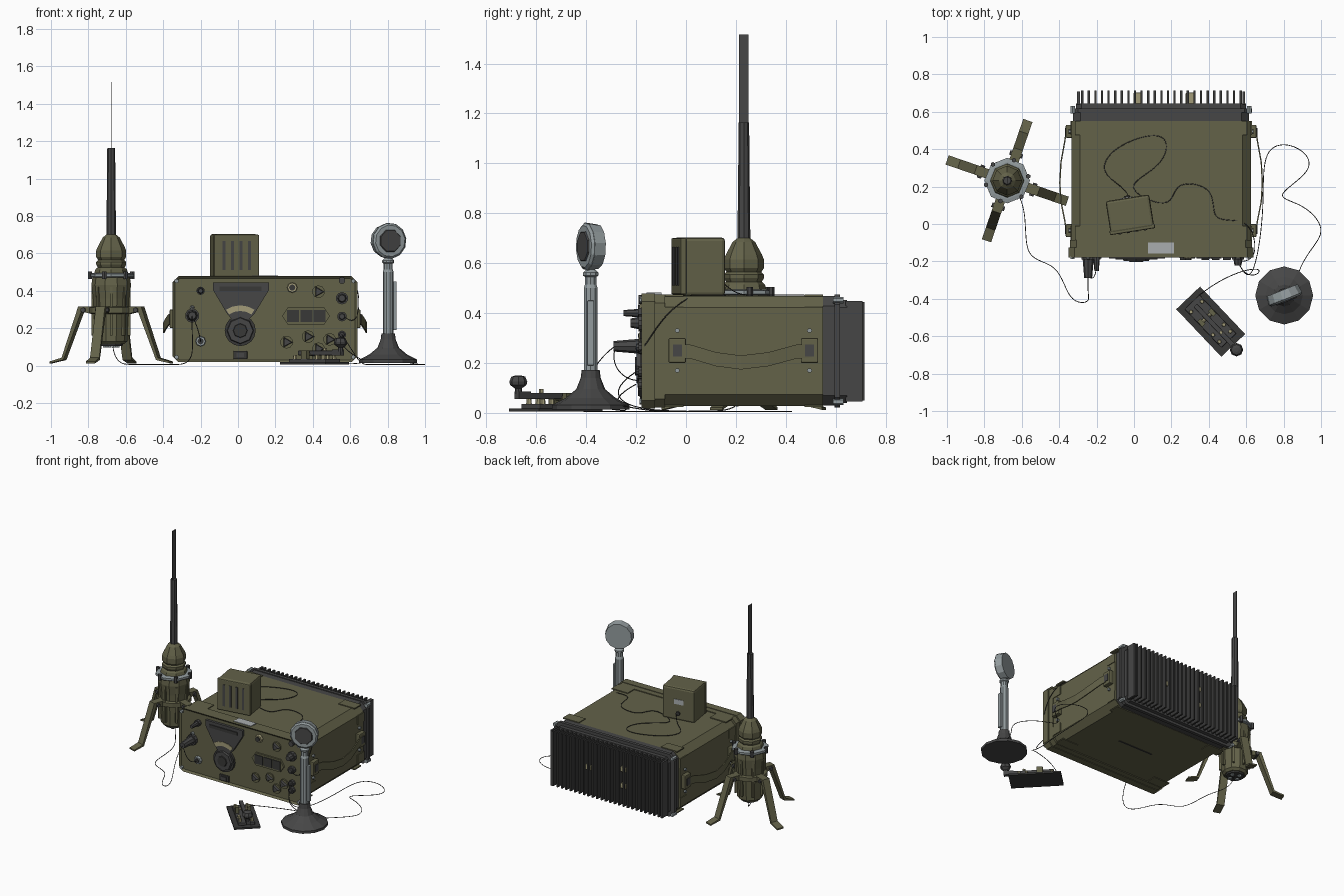
import bpy, bmesh, math
from mathutils import Vector, Matrix

if "Cube" in bpy.data.objects:
    bpy.data.objects.remove(bpy.data.objects["Cube"])

def mat(name, *c):
    m = bpy.data.materials.new(name)
    m.diffuse_color = (*c, 1)
    m.use_nodes = True
    m.node_tree.nodes["Principled BSDF"].inputs["Base Color"].default_value = m.diffuse_color
    return m

OLIVE = mat("olive paint", .125, .122, .066)
DARK = mat("dark grey", .062, .062, .062)
BLACK = mat("fin black", .04, .04, .039)
STEEL = mat("light steel", .29, .33, .34)
BRASS = mat("pale brass", .36, .33, .19)
LABEL = mat("label grey", .40, .42, .43)

def finish(name, bm, m):
    bmesh.ops.recalc_face_normals(bm, faces=bm.faces)
    me = bpy.data.meshes.new(name)
    bm.to_mesh(me)
    bm.free()
    me.materials.append(m)
    o = bpy.data.objects.new(name, me)
    bpy.context.collection.objects.link(o)
    return o

def box(name, x0, x1, y0, y1, z0, z1, m, bev=0, M=Matrix()):
    bm = bmesh.new()
    bmesh.ops.create_cube(bm, size=1)
    for v in bm.verts:
        v.co = Vector(((x0 + x1) / 2 + v.co.x * (x1 - x0), (y0 + y1) / 2 + v.co.y * (y1 - y0), (z0 + z1) / 2 + v.co.z * (z1 - z0)))
    if bev:
        bmesh.ops.bevel(bm, geom=bm.edges[:], offset=bev, segments=2, affect='EDGES', profile=.5)
    bm.transform(M)
    return finish(name, bm, m)

def rod(name, p, q, r1, r2, n, m, M=Matrix(), spin=0):
    """Tapered cylinder from p to q."""
    p, q = Vector(p), Vector(q)
    d = q - p
    bm = bmesh.new()
    bmesh.ops.create_cone(bm, cap_ends=True, segments=n, radius1=r1, radius2=r2, depth=d.length)
    R = Vector((0, 0, 1)).rotation_difference(d).to_matrix().to_4x4()
    bm.transform(M @ Matrix.Translation((p + q) / 2) @ R @ Matrix.Rotation(spin, 4, 'Z'))
    return finish(name, bm, m)

def lathe(name, cx, cy, prof, n, m):
    bm = bmesh.new()
    rings = [[bm.verts.new((cx + r * math.cos(2 * math.pi * i / n), cy + r * math.sin(2 * math.pi * i / n), z))
              for i in range(n)] for r, z in prof]
    for a, b in zip(rings, rings[1:]):
        for i in range(n):
            bm.faces.new((a[i], a[(i + 1) % n], b[(i + 1) % n], b[i]))
    bm.faces.new(rings[0])
    bm.faces.new(rings[-1])
    return finish(name, bm, m)

def prism(name, pts, y0, y1, m, inset=None, M=Matrix()):
    """Extrude an (x, z) outline along y; optionally recess its front face."""
    bm = bmesh.new()
    f = bm.faces.new([bm.verts.new((x, y0, z)) for x, z in pts])
    e = bmesh.ops.extrude_face_region(bm, geom=[f])
    for v in e['geom']:
        if isinstance(v, bmesh.types.BMVert):
            v.co.y = y1
    bmesh.ops.recalc_face_normals(bm, faces=bm.faces)
    if inset:
        front = [g for g in bm.faces if g.normal.y < -.9]
        bmesh.ops.inset_region(bm, faces=front, thickness=inset[0], depth=-inset[1])
    bm.transform(M)
    return finish(name, bm, m)

def octo(x0, x1, z0, z1, c):
    return [(x0 + c, z0), (x1 - c, z0), (x1, z0 + c), (x1, z1 - c), (x1 - c, z1), (x0 + c, z1), (x0, z1 - c), (x0, z0 + c)]

def cable(name, pts, r=.0022):
    cu = bpy.data.curves.new(name, 'CURVE')
    cu.dimensions, cu.bevel_depth, cu.bevel_resolution, cu.resolution_u = '3D', r, 1, 8
    s = cu.splines.new('NURBS')
    s.points.add(len(pts) - 1)
    for p, c in zip(s.points, pts):
        p.co = (*c, 1)
    s.use_endpoint_u, s.order_u = True, 4
    cu.materials.append(BLACK)
    bpy.context.collection.objects.link(bpy.data.objects.new(name, cu))

# Radio case
prism("front_frame", octo(-.35, .638, .018, .478, .032), -.178, -.125, OLIVE, (.014, .012))
prism("front_frame_rear", octo(-.342, .63, .022, .474, .034), -.125, -.085, OLIVE)
prism("case_body", octo(-.335, .625, .028, .468, .045), -.085, .55, OLIVE)
prism("rear_plate", octo(-.325, .615, .03, .468, .04), .55, .595, DARK)
prism("rear_flange", octo(-.34, .63, .022, .474, .04), .595, .618, DARK)
prism("heatsink_base", octo(-.31, .6, .04, .452, .03), .618, .645, DARK)
for x0 in (-.335, .455):
    for y0 in (-.085, .475):
        for z in (.024, .466):
            box("corner_pad", x0 + .02, x0 + .15, y0, y0 + .075, z, z + .008, OLIVE)
        xs = -.34 if x0 < 0 else .622
        for z in (.075, .36):
            box("side_corner_pad", xs, xs + .008, y0, y0 + .075, z, z + .065, OLIVE)
box("case_top_label", .075, .215, -.158, -.098, .474, .482, LABEL)
box("case_bottom_slot", .02, .3, .2, .21, .025, .03, BLACK)
for x in (-.328, .616):
    for z in (.045, .452):
        rod("frame_bolt", (x, -.186, z), (x, -.17, z), .012, .012, 6, STEEL)
        rod("rear_bolt", (x, .59, z), (x, .632, z), .013, .013, 6, STEEL)

# Heatsink fins
for i in range(25):
    x = -.277 + i * .0353
    box("heatsink_fin", x - .006, x + .006, .64, .715, .05, .445, BLACK)
for x, name in ((-.297, "left"), (.587, "right")):
    box(name + "_fin_end", x - .007, x + .007, .64, .708, .045, .448, DARK)
for x, z in ((.02, .31), (.02, .19), (.3, .25)):
    box("heatsink_post", x - .024, x + .024, .64, .702, z - .018, z + .018, BRASS, .006)

# Carry straps with brackets on both sides
for side, x0 in ((1, .627), (-1, -.337)):
    bm = bmesh.new()
    rows = []
    for y, dx, z in ((-.05, .02, .25), (.02, .03, .245), (.12, .05, .215), (.22, .056, .202), (.33, .05, .215), (.44, .03, .245), (.51, .02, .25)):
        rows.append([bm.verts.new((x0 + side * (dx + a), y, z + b)) for a, b in ((0, -.028), (.007, -.028), (.007, .028), (0, .028))])
    for a, b in zip(rows, rows[1:]):
        for k in range(4):
            bm.faces.new((a[k], a[(k + 1) % 4], b[(k + 1) % 4], b[k]))
    bm.faces.new(rows[0])
    bm.faces.new(rows[-1])
    finish("carry_strap", bm, OLIVE)
    for y in (-.035, .495):
        box("strap_bracket", *sorted((x0 - side * .005, x0 + side * .028)), y - .035, y + .035, .2, .3, OLIVE, .006)
        box("strap_buckle", *sorted((x0, x0 + side * .033)), y - .018, y + .018, .225, .275, DARK)
        for z in (.17, .33):
            rod("strap_rivet", (x0 - side * .005, y, z), (x0 + side * .012, y, z), .01, .01, 6, STEEL)

# Front panel: tuning dial
F = -.166
prism("dial_plate", [(-.134, .444), (.166, .444), (.166, .405), (.09, .28), (.06, .25), (-.035, .25), (-.06, .28), (-.134, .405)], -.184, F, DARK)
box("dial_slot", -.1, .125, -.19, -.18, .4, .422, BLACK)
arc = [(.012 + r * math.sin(a), .187 + r * math.cos(a)) for r, s in ((.135, 1), (.105, -1)) for a in (-.6 * s, -.3 * s, 0, .3 * s, .6 * s)]
prism("dial_scale", arc, -.188, -.18, BRASS)
rod("tuning_collar", (.012, F, .187), (.012, -.183, .187), .083, .083, 16, BLACK)
rod("tuning_knob", (.012, F, .187), (.012, -.198, .187), .076, .068, 8, DARK)
rod("tuning_cap", (.012, -.19, .187), (.012, -.204, .187), .042, .036, 8, BLACK)
box("panel_socket", -.025, .05, -.18, F, .035, .078, BLACK, .004)
box("panel_socket_core", -.008, .033, -.185, -.17, .045, .068, DARK)

# Front panel: display windows
prism("window_frame", [(.235, .265), (.265, .22), (.462, .22), (.492, .265), (.462, .31), (.265, .31)], -.178, F, OLIVE)
for i in range(3):
    box("window", .263 + i * .071, .326 + i * .071, -.184, -.17, .234, .298, BLACK)

# Front panel: knobs and connectors (x, z, radius, front y)
for x, z, r, y in ((-.245, .267, .038, -.29), (.556, .36, .033, -.222), (.556, .262, .026, -.2),
                   (-.2, .4, .022, -.25), (.556, .455, .018, -.19), (.556, .165, .022, -.2), (.556, .115, .022, -.195)):
    rod("knob_collar", (x, F, z), (x, -.19, z), r, r, 10, DARK)
    rod("knob", (x, -.18, z), (x, y, z), r * .8, r * .55, 8, DARK)
for x, z in ((.43, .395), (.375, .155), (.26, .125), (.43, .09), (.49, .14)):
    rod("selector_disc", (x, F, z), (x, -.176, z), .034, .034, 10, OLIVE)
    rod("selector_knob", (x, -.17, z), (x, -.192, z), .034, .026, 3, DARK, spin=.5)
for x, z, m in ((.29, .417, BRASS), (-.2, .13, STEEL), (-.245, .31, STEEL)):
    r = .028 if z != .31 else .012
    rod("connector", (x, F, z), (x, -.185, z), r, r * .9, 8, m)
    rod("connector_core", (x, -.18, z), (x, -.192, z), r * .6, r * .6, 8, BLACK)

# Speaker box on top
S = Matrix.Translation((-.022, .053, 0)) @ Matrix.Rotation(math.radians(9), 4, 'Z')
box("speaker_box", -.118, .118, -.088, .088, .468, .703, OLIVE, .014, S)
box("speaker_front", -.122, .122, -.095, -.07, .475, .7, OLIVE, .006, S)
for x in (-.07, -.023, .023, .07):
    box("speaker_slot", x - .008, x + .008, -.099, -.09, .51, .665, DARK, 0, S)
box("speaker_label", -.04, .03, .086, .092, .585, .62, LABEL, 0, S)
rod("speaker_jack", (0, .08, .52), (0, .1, .52), .015, .015, 8, BLACK, S)

# Antenna base and mast
AX, AY = -.678, .232
lathe("antenna_base", AX, AY, [(.07, .115), (.086, .13), (.09, .2), (.098, .36), (.106, .43), (.1, .475)], 10, OLIVE)
lathe("antenna_bottom", AX, AY, [(.06, .105), (.065, .12)], 10, BLACK)
for k in range(4):
    a = k * math.pi / 2 + .4
    p = Vector((AX + .035 * math.cos(a), AY + .035 * math.sin(a), .096))
    rod("bottom_connector", p, p + Vector((0, 0, .02)), .014, .014, 6, STEEL)
lathe("antenna_ring", AX, AY, [(.118, .472), (.122, .476), (.122, .49), (.1, .494)], 8, STEEL)
for k in range(6):
    a = k * math.pi / 3 + .2
    p = Vector((AX + .115 * math.cos(a), AY + .115 * math.sin(a), .462))
    rod("ring_bolt", p, p + Vector((0, 0, .042)), .013, .013, 6, DARK)
lathe("mast_boot", AX, AY, [(.092, .49), (.084, .515), (.072, .525), (.08, .54), (.08, .555), (.07, .565), (.08, .58), (.08, .615), (.072, .635), (.045, .685), (.026, .7)], 8, OLIVE)
lathe("mast_lower", AX, AY, [(.026, .69), (.023, .95), (.021, 1.163)], 8, DARK)
box("mast_blade", AX - .002, AX + .002, AY - .019, AY + .019, 1.15, 1.517, DARK)
for k in range(8):
    a = k * math.pi / 4
    T = Matrix.Translation((AX, AY, 0)) @ Matrix.Rotation(a, 4, 'Z')
    box("base_rib", .085, .104, -.006, .006, .16, .42, OLIVE, 0, T)
lathe("leg_ring", AX, AY, [(.1, .275), (.115, .28), (.115, .31), (.1, .315)], 12, OLIVE)
leg = [(.1, .275), (.16, .29), (.262, .03), (.34, .012), (.34, .022), (.272, .042), (.178, .316), (.1, .316)]
for k in range(4):
    T = Matrix.Translation((AX, AY, 0)) @ Matrix.Rotation(math.radians(161 + 90 * k), 4, 'Z')
    prism("tripod_leg", leg, -.026, .026, OLIVE, None, T)
    rod("leg_pivot", (.148, -.036, .297), (.148, .036, .297), .014, .014, 6, DARK, T)

# Desk microphone
MX, MY = .803, -.382
lathe("mic_base", MX, MY, [(.155, .014), (.155, .032), (.1, .06), (.058, .095), (.04, .14), (.036, .172)], 12, DARK)
lathe("mic_stem", MX, MY, [(.029, .165), (.029, .5), (.024, .515), (.024, .545), (.032, .55), (.032, .562), (.018, .575)], 10, STEEL)
box("mic_switch", MX + .028, MX + .045, MY - .014, MY + .014, .19, .45, STEEL, .004)
n, c = Vector((.37, -.93, 0)), Vector((MX, MY, .667))
rod("mic_head", c - n * .03, c + n * .02, .09, .097, 12, STEEL)
rod("mic_rim", c + n * .018, c + n * .03, .097, .085, 12, STEEL)
rod("mic_grille", c + n * .026, c + n * .036, .066, .06, 8, DARK)

# Telegraph key
K = Matrix.Translation((.41, -.522, 0)) @ Matrix.Rotation(math.radians(-46.5), 4, 'Z')
box("key_plate", -.175, .175, -.088, .088, .006, .018, BLACK, 0, K)
box("key_block", -.145, .14, -.055, .055, .016, .036, DARK, .004, K)
box("key_lever", -.12, .17, -.013, .013, .055, .08, DARK, .004, K)
rod("key_pivot", (-.03, -.05, .06), (-.03, .05, .06), .01, .01, 8, BRASS, K)
for y in (-.04, .04):
    box("key_post", -.05, -.01, y - .012, y + .012, .03, .08, OLIVE, 0, K)
    for x in (-.11, .06, .11):
        rod("key_terminal", (x, y, .03), (x, y, .056), .012, .01, 6, BRASS, K)
rod("key_contact", (.08, 0, .03), (.08, 0, .095), .01, .01, 6, BRASS, K)
box("key_arm", .15, .215, -.013, .013, .055, .085, DARK, 0, K)
lathe("key_knob", .548, -.672, [(.014, .075), (.014, .098), (.033, .112), (.036, .125), (.028, .145), (.012, .15)], 8, DARK)

# Thin cables
cable("antenna_cable", [(-.245, -.285, .267), (-.25, -.38, .2), (-.22, -.42, .006), (-.35, -.43, .006), (-.4, -.2, .006), (-.6, -.2, .006), (-.56, .1, .006), (-.66, .23, .01), (-.67, .23, .11)])
cable("panel_cable", [(-.245, -.28, .267), (-.21, -.31, .2), (-.2, -.26, .13), (-.2, -.19, .13)])
cable("mic_cable", [(.556, -.2, .165), (.6, -.3, .1), (.65, -.27, .006), (.7, .1, .006), (.68, .42, .006), (.86, .44, .006), (1.0, .3, .006), (.72, .14, .006), (.9, .12, .006), (1.06, -.05, .006), (.92, -.15, .006), (.88, -.26, .03)])
cable("key_cable", [(.556, -.2, .115), (.6, -.32, .05), (.78, -.2, .006), (.5, -.26, .006), (.35, -.38, .03)])
cable("speaker_cable", [(-.03, .15, .52), (-.05, .2, .472), (-.2, .26, .472), (-.12, .42, .472), (.2, .52, .472), (.17, .3, .472), (-.1, .2, .472), (.22, .06, .472), (.2, .24, .472), (.45, .2, .472), (.4, 0, .472), (.6, .04, .474), (.66, -.1, .4), (.64, -.2, .2), (.57, -.2, .26)])
